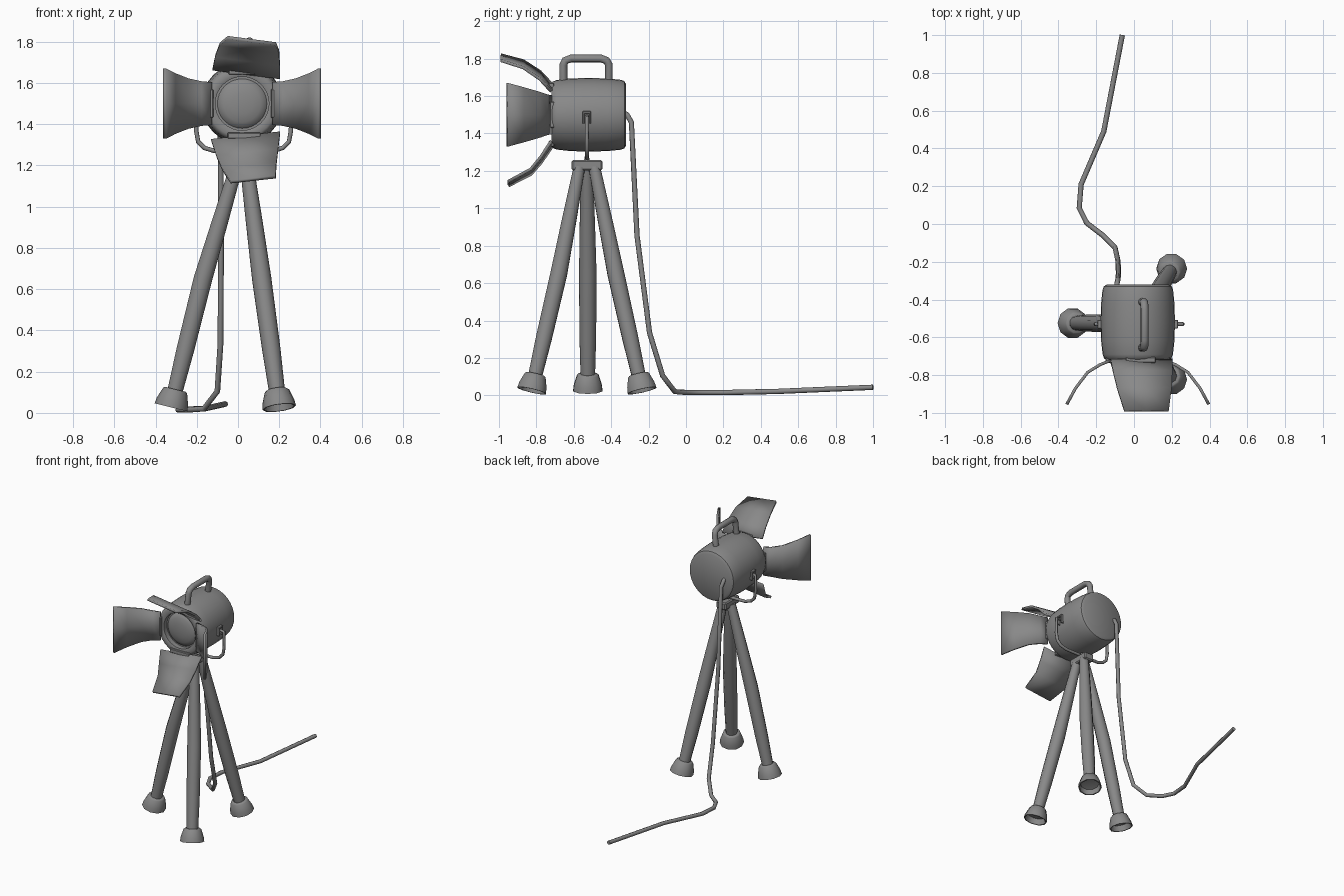
import bpy, bmesh, math
from mathutils import Vector

cube = bpy.data.objects.get("Cube")
if cube:
    bpy.data.objects.remove(cube, do_unlink=True)

grey = bpy.data.materials.new("plain_grey")
grey.use_nodes = True
GREY = (0.25, 0.25, 0.25, 1)
grey.diffuse_color = GREY
grey.node_tree.nodes["Principled BSDF"].inputs["Base Color"].default_value = GREY


def finish(name, mesh, angle=40):
    """Link a mesh, colour it and smooth it with sharp edges kept."""
    obj = bpy.data.objects.new(name, mesh)
    bpy.context.collection.objects.link(obj)
    mesh.materials.clear()
    mesh.materials.append(grey)
    bpy.ops.object.select_all(action="DESELECT")
    obj.select_set(True)
    bpy.context.view_layer.objects.active = obj
    bpy.ops.object.shade_smooth_by_angle(angle=math.radians(angle))
    return obj


def lathe(name, profile, origin, axis, sides, angle=40):
    """Spin (radius, distance) pairs round an axis; radius 0 closes with a point."""
    bm = bmesh.new()
    turn = Vector((0, 0, 1)).rotation_difference(Vector(axis).normalized())
    rings = []
    for r, h in profile:
        count = sides if r else 1
        rings.append([bm.verts.new(Vector(origin) + turn @ Vector(
            (r * math.cos(math.tau * i / sides), r * math.sin(math.tau * i / sides), h)))
            for i in range(count)])
    for a, b in zip(rings, rings[1:]):
        for i in range(sides):
            j = (i + 1) % sides
            ring = [a[i % len(a)], a[j % len(a)], b[j % len(b)], b[i % len(b)]]
            bm.faces.new(list(dict.fromkeys(ring)))
    bmesh.ops.recalc_face_normals(bm, faces=bm.faces)
    mesh = bpy.data.meshes.new(name)
    bm.to_mesh(mesh)
    bm.free()
    return finish(name, mesh, angle)


def tube(name, points, radius, scales=None, resolution=2, smooth=50):
    """Sweep a round section along a path."""
    curve = bpy.data.curves.new(name, "CURVE")
    curve.dimensions = "3D"
    curve.bevel_depth = radius
    curve.bevel_resolution = resolution
    curve.use_fill_caps = True
    spline = curve.splines.new("POLY")
    spline.points.add(len(points) - 1)
    for i, p in enumerate(points):
        spline.points[i].co = (*p, 1)
        spline.points[i].radius = scales[i] if scales else 1
    temp = bpy.data.objects.new(name + "_path", curve)
    bpy.context.collection.objects.link(temp)
    graph = bpy.context.evaluated_depsgraph_get()
    mesh = bpy.data.meshes.new_from_object(temp.evaluated_get(graph))
    bpy.data.objects.remove(temp, do_unlink=True)
    mesh.name = name
    return finish(name, mesh, smooth)


def flap(name, rows, across):
    """Curved sheet: each row is a centre point and a half width."""
    bm = bmesh.new()
    across = Vector(across).normalized()
    steps = (-1, 0, 1)
    grid = [[bm.verts.new(Vector(p) + across * w * s) for s in steps] for p, w in rows]
    for a, b in zip(grid, grid[1:]):
        for i in range(len(steps) - 1):
            bm.faces.new((a[i], a[i + 1], b[i + 1], b[i]))
    mesh = bpy.data.meshes.new(name)
    bm.to_mesh(mesh)
    bm.free()
    obj = finish(name, mesh)
    solid = obj.modifiers.new("thickness", "SOLIDIFY")
    solid.thickness = 0.016
    solid.offset = 0
    return obj


def box(name, centre, size, bevel=0.008):
    bm = bmesh.new()
    bmesh.ops.create_cube(bm, size=1)
    for v in bm.verts:
        v.co = Vector(centre) + v.co * Vector(size)
    bmesh.ops.bevel(bm, geom=bm.edges, offset=bevel, segments=1, affect="EDGES")
    mesh = bpy.data.meshes.new(name)
    bm.to_mesh(mesh)
    bm.free()
    return finish(name, mesh, 30)


# Lamp housing: rounded barrel with a recessed front, and a domed lens
CX, CY, CZ = 0.02, -0.53, 1.5
lathe("lamp_housing", [
    (0, 0.04), (0.13, 0.04), (0.13, 0.004), (0.14, 0), (0.165, 0), (0.178, 0.008),
    (0.186, 0.03), (0.194, 0.1), (0.197, 0.2), (0.194, 0.3), (0.187, 0.37),
    (0.18, 0.39), (0.163, 0.4), (0, 0.4)], (CX, -0.72, CZ), (0, 1, 0), 32)
lathe("lens", [(0.125, 0.04), (0.115, 0.024), (0.09, 0.011), (0.05, 0.003), (0, 0)],
      (CX, -0.712, CZ), (0, 1, 0), 32, 60)

# Carrying handle, leaning with the housing
lean = Vector((math.sin(0.12), 0, math.cos(0.12)))
handle = [(-0.655, 0.17), (-0.655, 0.27), (-0.645, 0.292), (-0.615, 0.303),
          (-0.455, 0.303), (-0.425, 0.292), (-0.413, 0.27), (-0.413, 0.17)]
tube("handle", [Vector((CX, y, CZ)) + lean * h for y, h in handle], 0.021, resolution=3)

# Four barn doors: top and bottom taper outward, sides flare
flap("top_flap", [((0.04, -0.72, 1.645), 0.165), ((0.046, -0.78, 1.71), 0.158),
                  ((0.055, -0.87, 1.77), 0.145), ((0.066, -0.99, 1.805), 0.118)],
     (1, 0, -0.13))
flap("bottom_flap", [((0.037, -0.72, 1.342), 0.168), ((0.045, -0.775, 1.26), 0.15),
                     ((0.055, -0.83, 1.195), 0.132), ((0.073, -0.95, 1.132), 0.11)],
     (1, 0, 0.11))
for side, name in ((1, "left_flap"), (-1, "right_flap")):
    flap(name, [((CX + side * x, y, 1.5), w) for x, y, w in (
        (0.15, -0.725, 0.104), (0.2, -0.745, 0.108), (0.265, -0.785, 0.122),
        (0.33, -0.87, 0.147), (0.376, -0.955, 0.17))], (0, 0, 1))

# Hinge tabs joining the doors to the housing
for name, x, z, size in (("top_hinge", 0.035, 1.655, (0.16, 0.03, 0.03)),
                         ("bottom_hinge", 0.03, 1.345, (0.16, 0.03, 0.03)),
                         ("left_hinge", 0.175, 1.5, (0.03, 0.03, 0.14)),
                         ("right_hinge", -0.135, 1.5, (0.03, 0.03, 0.14))):
    box(name, (x, -0.72, z), size, 0.004)

# Wire yoke with pivot brackets, post and mounting block
half = [(0.19, 1.49), (0.228, 1.485), (0.23, 1.37), (0.22, 1.315),
        (0.19, 1.285), (0.14, 1.27)]
yoke = [(-x, z) for x, z in half] + [(x, z) for x, z in reversed(half)]
tube("yoke", [(0.027 + x, CY, z) for x, z in yoke], 0.011)
for side, name in ((1, "left"), (-1, "right")):
    x = CX + side * 0.198
    box(name + "_bracket_top", (x, CY, 1.512), (0.03, 0.046, 0.014), 0.003)
    for dy, end in ((-0.018, "front"), (0.018, "back")):
        box(f"{name}_bracket_{end}", (x, CY + dy, 1.485), (0.03, 0.01, 0.065), 0.003)
lathe("yoke_post", [(0, 0), (0.018, 0), (0.01, 0.05), (0, 0.05)],
      (0.027, CY, 1.24), (0, 0, 1), 10)
box("mounting_block", (0.027, CY, 1.23), (0.08, 0.165, 0.055))

# Tripod legs with a slight knee, and hollow cup feet
for name, path in (
        ("right", [(0.0, -0.53, 1.22), (-0.17, -0.525, 0.65), (-0.325, -0.525, 0.027)]),
        ("left_back", [(0.04, -0.49, 1.22), (0.115, -0.375, 0.65), (0.2, -0.235, 0.025)]),
        ("left_front", [(0.04, -0.57, 1.22), (0.115, -0.68, 0.65), (0.2, -0.825, 0.025)])):
    top, knee, foot = (Vector(p) for p in path)
    axis = (knee - foot).normalized()
    tube(name + "_leg", [top, top.lerp(knee, 0.5), knee, foot.lerp(knee, 0.45),
                         foot + axis * 0.06], 0.046, (0.7, 0.88, 1.02, 0.97, 0.83), 3)
    lathe(name + "_foot", [(0, 0.05), (0.066, 0.04), (0.074, 0), (0.082, 0),
                           (0.078, 0.03), (0.06, 0.083), (0.052, 0.09), (0, 0.09)],
          foot, axis, 10, 45)

# Power cable hanging from the back and trailing on the ground
tube("power_cable", [
    (-0.09, -0.34, 1.515), (-0.09, -0.315, 1.5), (-0.085, -0.292, 1.46),
    (-0.082, -0.262, 0.855), (-0.085, -0.195, 0.335), (-0.1, -0.125, 0.105),
    (-0.165, -0.06, 0.02), (-0.25, 0.005, 0.015), (-0.29, 0.085, 0.015),
    (-0.28, 0.21, 0.015), (-0.16, 0.49, 0.021), (-0.062, 1.0, 0.043)], 0.014)
